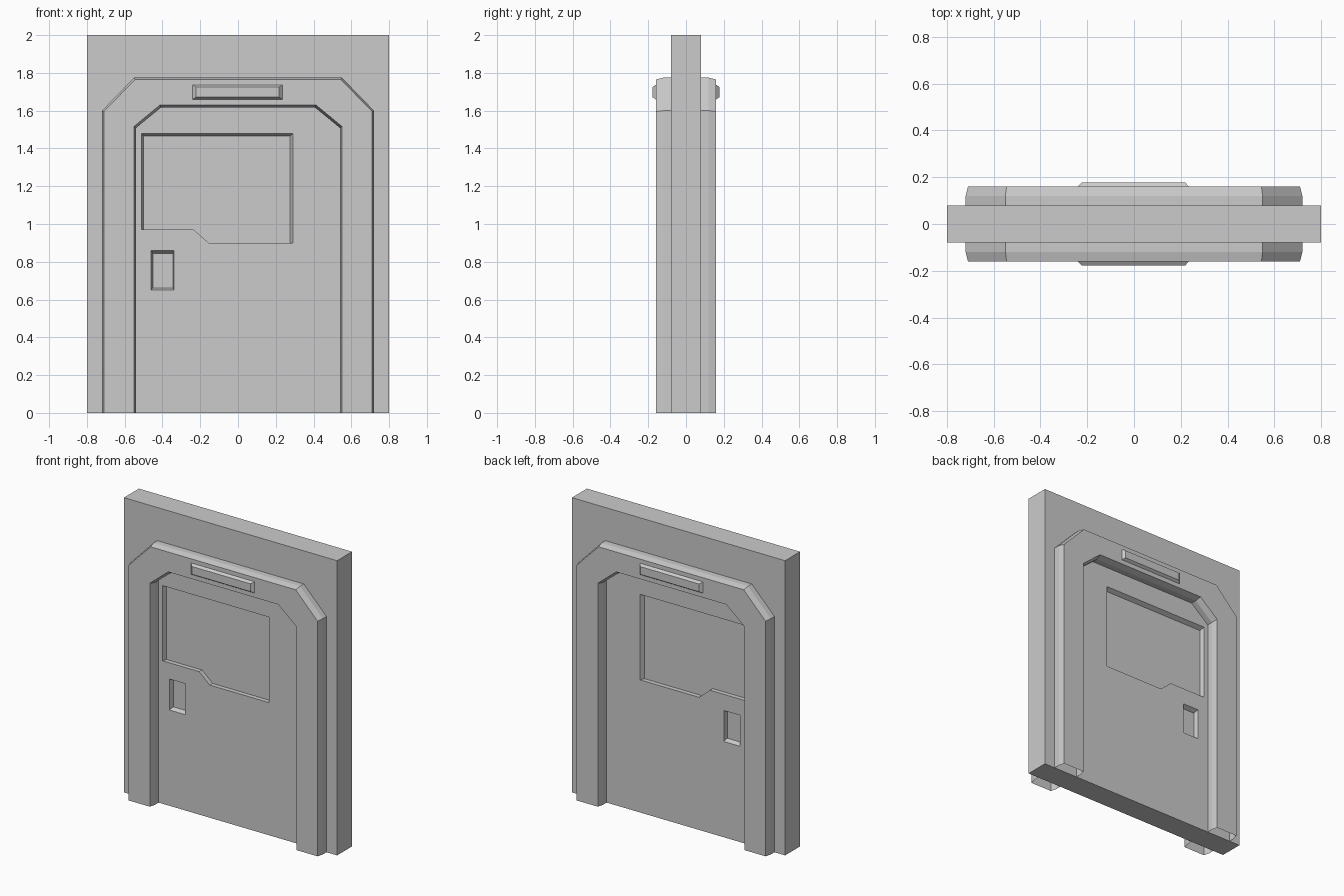
import bpy, bmesh

cube = bpy.data.objects.get("Cube")
if cube:
    bpy.data.objects.remove(cube, do_unlink=True)

grey = bpy.data.materials.new("plain_grey")
grey.use_nodes = True
colour = (0.6, 0.6, 0.6, 1)
grey.diffuse_color = colour
grey.node_tree.nodes["Principled BSDF"].inputs["Base Color"].default_value = colour


def loft(name, sections, closed=True):
    """Skin a list of (y, xz outline) sections; open ones stay uncapped."""
    bm = bmesh.new()
    rows = [[bm.verts.new((x, y, z)) for x, z in pts] for y, pts in sections]
    count = len(rows[0])
    for a, b in zip(rows, rows[1:]):
        for i in range(count if closed else count - 1):
            j = (i + 1) % count
            bm.faces.new((a[i], a[j], b[j], b[i]))
    if closed:
        bm.faces.new(rows[0])
        bm.faces.new(rows[-1])
        bmesh.ops.recalc_face_normals(bm, faces=bm.faces)
    mesh = bpy.data.meshes.new(name)
    bm.to_mesh(mesh)
    bm.free()
    mesh.materials.append(grey)
    obj = bpy.data.objects.new(name, mesh)
    bpy.context.collection.objects.link(obj)
    return obj


def rect(x0, x1, z0, z1):
    return [(x0, z0), (x1, z0), (x1, z1), (x0, z1)]


def arch(half, shoulder, top_half, top):
    """Doorway path with cut-off upper corners, left foot to right foot."""
    right = [(half, 0), (half, shoulder), (top_half, top)]
    return [(-x, z) for x, z in right] + right[::-1]


def pane(x0, x1, top):
    """Window outline with a stepped sill."""
    return [(x0, 0.97), (-0.235, 0.97), (-0.155, 0.9), (x1, 0.9), (x1, top), (x0, top)]


# Wall slab with the door leaf in it
wall_y, recess_y, front_y = 0.08, 0.05, 0.16
wall = loft("wall_and_door", [(s * wall_y, rect(-0.8, 0.8, 0, 2)) for s in (-1, 1)])

# Outlines at the surface and at the bottom of each recess
recesses = {
    "window": (pane(-0.51, 0.29, 1.48), pane(-0.5, 0.275, 1.465)),
    "handle": (rect(-0.46, -0.34, 0.65, 0.86), rect(-0.45, -0.345, 0.662, 0.845)),
}
# Frame cross-section: outer side, outer bevel, face, inner bevel, inner side
outer, outer_face = arch(0.72, 1.6, 0.55, 1.775), arch(0.71, 1.595, 0.545, 1.765)
inner_face, inner = arch(0.55, 1.517, 0.413, 1.63), arch(0.54, 1.508, 0.407, 1.617)

for label, s in (("front", -1), ("back", 1)):
    # Tapered cutters for the window and handle recesses
    for part, (rim, floor) in recesses.items():
        cutter = loft(f"{label}_{part}_cutter",
                      [(s * (wall_y + 0.02), rim), (s * wall_y, rim), (s * recess_y, floor)])
        cutter.hide_render = True
        cutter.hide_viewport = True
        cutter.display_type = 'WIRE'
        cut = wall.modifiers.new(f"{label}_{part}", 'BOOLEAN')
        cut.operation = 'DIFFERENCE'
        cut.solver = 'EXACT'
        cut.object = cutter

    # Door frame, open at the feet and against the wall
    frame = loft(f"{label}_frame", [
        (s * wall_y, outer), (s * 0.12, outer), (s * front_y, outer_face),
        (s * front_y, inner_face), (s * 0.12, inner), (s * wall_y, inner)], closed=False)
    if s > 0:
        frame.data.flip_normals()

    # Bevelled sign plate over the door
    loft(f"{label}_sign_plate", [
        (s * (front_y - 0.01), rect(-0.24, 0.235, 1.66, 1.737)),
        (s * front_y, rect(-0.24, 0.235, 1.66, 1.737)),
        (s * 0.178, rect(-0.222, 0.218, 1.672, 1.725))])
